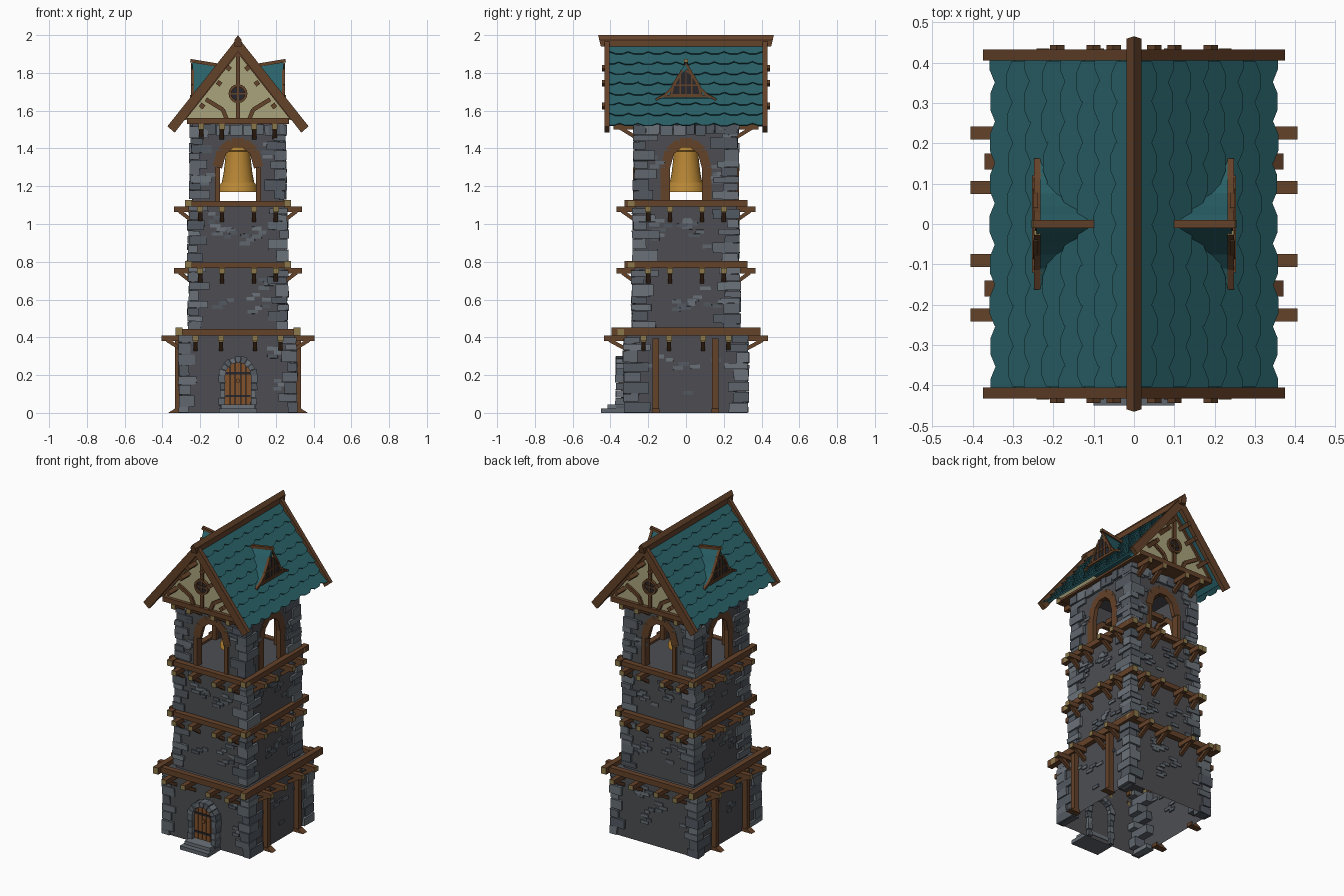
import bpy, bmesh, math, random
from mathutils import Vector, Matrix

if "Cube" in bpy.data.objects:
    bpy.data.objects.remove(bpy.data.objects["Cube"])

random.seed(4)
R = random.uniform


def material(name, r, g, b):
    m = bpy.data.materials.new(name)
    m.diffuse_color = (r, g, b, 1)
    m.use_nodes = True
    m.node_tree.nodes["Principled BSDF"].inputs["Base Color"].default_value = m.diffuse_color
    return m


WOOD = material("wood", .127, .054, .022)
GRAIN = material("end_grain", .26, .19, .07)
WALL = material("mortar", .075, .076, .085)
STONES = [material("stone_%d" % i, .085 + i * .03, .10 + i * .034, .12 + i * .036) for i in range(3)]
TEAL = material("roof_teal", .022, .12, .14)
CREAM = material("plaster", .40, .37, .20)
GOLD = material("bell_gold", .48, .24, .035)
OAK = material("door_oak", .22, .085, .025)
DARK = material("dark_iron", .02, .02, .025)
parts = {}


def part(name, *mats):
    parts[name] = (bmesh.new(), mats)
    return parts[name][0]


def box(bm, c, s, mat=0, jit=0.0):
    vs = bmesh.ops.create_cube(bm, size=1)["verts"]
    for v in vs:
        v.co = Vector([c[i] + v.co[i] * s[i] + R(-jit, jit) for i in range(3)])
    for f in {f for v in vs for f in v.link_faces}:
        f.material_index = mat


def beam(bm, a, b, w, h):
    """Square timber from a to b; its two ends get material 1."""
    a, b = Vector(a), Vector(b)
    d = (b - a).normalized()
    side = d.cross(Vector((0, 0, 1)))
    side = side.normalized() if side.length > .01 else Vector((1, 0, 0))
    m = Matrix((side, side.cross(d), d)).transposed()
    vs = bmesh.ops.create_cube(bm, size=1)["verts"]
    for f in {f for v in vs for f in v.link_faces}:
        f.material_index = int(abs(f.calc_center_median().z) > .4)
    for v in vs:
        v.co = (a + b) / 2 + m @ Vector((v.co.x * w, v.co.y * h, v.co.z * (b - a).length))


def prism(bm, pts, f, w0, w1, mat=0):
    """Polygon pts (u, v) pushed from w0 to w1, placed by f(u, v, w)."""
    lo = [bm.verts.new(f(u, v, w0)) for u, v in pts]
    hi = [bm.verts.new(f(u, v, w1)) for u, v in pts]
    n = len(pts)
    faces = [bm.faces.new(lo[::-1]), bm.faces.new(hi)]
    faces += [bm.faces.new((lo[i], lo[(i + 1) % n], hi[(i + 1) % n], hi[i])) for i in range(n)]
    for fc in faces:
        fc.material_index = mat


def side(k, u, n, z):
    """Point on tower side k (front, right, back, left): u along, n outward."""
    return Vector([(u, -n, z), (n, u, z), (-u, n, z), (-n, -u, z)][k])


def mirror(pts):
    return pts + [(-u, v) for u, v in reversed(pts) if u > 1e-6]


# tower walls: open shells, corner stones and scattered bricks
levels = [(.30, .318, 0, .42), (.25, .275, .42, .78), (.25, .27, .78, 1.11), (.24, .265, 1.11, 1.53)]
walls, floors = part("tower_walls", WALL), part("floors", WALL)
quoins, bricks = part("corner_stones", *STONES), part("wall_bricks", *STONES)
arch = [(.115, 1.11), (.115, 1.30), (.092, 1.385), (.04, 1.43)]
for li, (hx, hy, z0, z1) in enumerate(levels):
    box(floors, (0, 0, z1 - .005), (2 * hx, 2 * hy, .02))
    for k in range(4):
        hu, hn = (hx, hy) if k % 2 == 0 else (hy, hx)
        if li < 3:
            walls.faces.new([walls.verts.new(side(k, u, hn, z))
                             for u, z in ((-hu, z0), (hu, z0), (hu, z1), (-hu, z1))])
        else:
            prism(walls, mirror([(hu, z1), (hu, z0)] + arch),
                  lambda u, v, w: side(k, u, w, v), hn - .03, hn)
            u = -hu + .05   # stone course under the roof
            while u < hu - .04:
                w = R(.04, .08)
                box(quoins, side(k, u + w / 2, hn, R(1.495, 1.505)),
                    (w - .004, .03, .055) if k % 2 == 0 else (.03, w - .004, .055), random.randrange(3), .002)
                u += w
        for _ in range(7 if li < 3 else 5):
            u, z = R(-.7, .7) * hu, R(z0 + .1, z1 - .09)
            if li == 3:
                u = math.copysign(R(.15, .18), u)
            elif li == 0 and k == 0 and abs(u) < .16:
                continue
            for j in range(random.randint(1, 3)):
                w = R(.035, .06)
                c = side(k, u + (j % 2) * .03, hn, z + j * .021)
                box(bricks, c, (w, .014, .019) if k % 2 == 0 else (.014, w, .019), random.randrange(3), .001)
    for sx in (-1, 1):
        for sy in (-1, 1):
            z, i = z0 + (.02 if li else 0), random.randrange(2)
            while z < z1 - .03:
                h, i = min(R(.03, .065), z1 - z), 1 - i
                lx, ly = (R(.08, .11), R(.06, .09)) if i else (R(.05, .07), R(.10, .15))
                ox, oy = hx + R(.008, .02), hy + R(.006, .018)
                box(quoins, (sx * (ox - lx / 2), sy * (oy - ly / 2), z + h / 2),
                    (lx, ly, h - .003), random.randrange(3), .002)
                z += h

# timber rings, joists and braces at each floor
rings, joists = part("ring_beams", WOOD, GRAIN), part("joists_and_braces", WOOD, GRAIN)
for xb, yb, lx, ly, z, h, rx, ry, us, li in (
        (.312, .345, .33, .395, .43, .042, .405, .435, (.09, .225), 0),
        (.262, .29, .28, .325, .785, .036, .34, .368, (.085, .2), 1),
        (.262, .29, .28, .325, 1.11, .036, .34, .368, (.085, .2), 2)):
    hx, hy = levels[li][:2]
    for s in (-1, 1):
        beam(rings, (s * xb, -ly, z), (s * xb, ly, z), .036, h)
        beam(rings, (-lx, s * yb, z - .003), (lx, s * yb, z - .003), .036, h - .006)
    zj = z - h / 2 - .014
    for k in range(4):
        hn, reach = (hy, ry) if k % 2 == 0 else (hx, rx)
        for u in us + tuple(-q for q in us):
            beam(joists, side(k, u, hn - .03, zj), side(k, u, reach, zj), .032, .03)
            beam(joists, side(k, u, hn - .005, zj - .06), side(k, u, reach - .03, zj - .01), .022, .02)
for k in (0, 2):    # supports below the gables
    for u in (-.195, -.085, .085, .195):
        beam(joists, side(k, u, .24, 1.515), side(k, u, .385, 1.515), .03, .03)
        beam(joists, side(k, u, .26, 1.455), side(k, u, .35, 1.51), .024, .02)

# side posts with feet
posts = part("side_posts", WOOD, GRAIN)
for s in (-1, 1):
    for y in (-.16, .155):
        box(posts, (s * .318, y, .205), (.032, .034, .38))
        prism(posts, [(.29, 0), (.37, 0), (.335, .022), (.29, .022)],
              lambda u, v, w: (s * u, y + w, v), -.02, .02)

# doorway with stone arch, planks, bands and steps
surround = part("door_surround", *STONES)
for s in (-1, 1):
    for i in range(5):
        w = R(.024, .036)
        box(surround, (s * (.068 + w / 2), -.335, .02 + i * .04), (w, R(.07, .08), .038), i % 3, .001)
for i in range(9):
    a0, a1 = math.pi * (i + .04) / 9, math.pi * (i + .96) / 9
    ro = R(.095, .104)
    prism(surround, [(r * math.cos(a), .2 + r * math.sin(a)) for r, a in
                     ((.066, a0), (ro, a0), (ro, a1), (.066, a1))],
          lambda u, v, w: (u, -w, v), .29, R(.368, .375), i % 3)
door = part("door", OAK, DARK)
for i in range(5):
    x = -.056 + i * .028
    top = .2 + math.sqrt(.07 ** 2 - x * x)
    box(door, (x, -.335, (.03 + top) / 2), (.025, .02, top - .03))
for z in (.09, .21):
    box(door, (0, -.347, z), (.13, .008, .012), 1)
bmesh.ops.create_cone(door, segments=10, radius1=.012, radius2=.012, depth=.012, cap_ends=True,
                      matrix=Matrix.Translation((.0, -.352, .17)) @ Matrix.Rotation(math.pi / 2, 4, "X"))
steps = part("door_steps", *STONES)
box(steps, (0, -.385, .012), (.20, .13, .024), 1)
box(steps, (0, -.365, .034), (.18, .10, .022), 2)

# belfry arch frames and bell yoke
frames = part("belfry_frames", WOOD, GRAIN)
for k in range(4):
    hn = levels[3][1 - k % 2]
    p = mirror([(u - .006, z) for u, z in arch])
    for (u0, z0), (u1, z1) in zip(p, p[1:]):
        beam(frames, side(k, u0, hn - .01, z0), side(k, u1, hn - .01, z1), .026, .05)
beam(frames, (-.23, 0, 1.435), (.23, 0, 1.435), .04, .03)
beam(frames, (0, -.25, 1.435), (0, .25, 1.435), .03, .028)

# bell, turned from a profile
bell = part("bell", GOLD)
prof = [(.001, 1.42), (.05, 1.415), (.064, 1.405), (.068, 1.39), (.064, 1.385), (.068, 1.34), (.076, 1.27),
        (.086, 1.22), (.092, 1.215), (.104, 1.185), (.107, 1.17), (.098, 1.17), (.08, 1.22), (.062, 1.36), (.001, 1.39)]
vs = [bell.verts.new((r, 0, z)) for r, z in prof]
es = [bell.edges.new(e) for e in zip(vs, vs[1:])]
bmesh.ops.spin(bell, geom=vs + es, cent=(0, 0, 0), axis=(0, 0, 1), angle=2 * math.pi, steps=32, use_merge=True)
bmesh.ops.create_icosphere(bell, subdivisions=2, radius=.022, matrix=Matrix.Translation((0, 0, 1.19)))

# roof: boards with rows of pointed tiles
SL = 1.265
C = 1 / math.hypot(1, SL)
S = SL * C
LEN, ROWS, W = .553, 8, .0505
tiles = part("roof_tiles", TEAL)
for s in (-1, 1):
    def slope(y, d, o):
        return (s * (d * C + o * S), y, 1.947 - d * S + o * C)
    prism(tiles, [(-.405, 0), (.405, 0), (.405, LEN - .03), (-.405, LEN - .03)], slope, -.014, -.002)
    for r in range(ROWS):
        d0, d1 = LEN * r / ROWS, LEN * (r + 1) / ROWS
        for i in range(9):
            y = -.404 + W + i * 2 * W - (W if r % 2 else 0)
            if y > .41:
                continue
            e = d1 + R(-.003, .003)
            pts = [(y - W, d0 - .01), (y + W, d0 - .01), (y + W, e - .016), (y + W * .4, e),
                   (y - W * .4, e), (y - W, e - .016)]
            pts = [(max(-.406, min(.406, a)), b) for a, b in pts]
            if y - W < -.41:
                pts = pts[:5]
            elif y + W > .41:
                pts = pts[:1] + pts[1:2] + pts[3:]
            prism(tiles, pts, lambda a, b, o: slope(a, b, o + .013 * (b - d0) / (d1 - d0)), -.004, .004)
ridge = part("roof_ridge_beam", WOOD, GRAIN)
prism(ridge, mirror([(0, 2.0), (.018, 1.975), (.018, 1.94)]),
      lambda u, v, w: (u, w * (1 + (v - 2) * .5), v), -.465, .465)

# gables: plaster, timbers, round window, barge boards and purlin ends
plaster = part("gable_plaster", CREAM)
timber = part("gable_timbers", WOOD, GRAIN)
window = part("round_windows", DARK, WOOD)
attic = part("attic_floor", WOOD)
box(attic, (0, 0, 1.54), (.54, .70, .014))
for k in (0, 2):
    def put(u, v, w):
        return side(k, u, w, v)
    prism(plaster, mirror([(0, 1.925), (.295, 1.55)]), put, .345, .36)
    for s in (-1, 1):
        prism(timber, [(0, 1.988), (s * .374, 1.517), (s * .335, 1.484), (0, 1.912)], put, .405, .432)
        for path in ([(.06, 1.555), (.08, 1.605), (.17, 1.66)], [(.0, 1.92), (.285, 1.56)]):
            for a, b in zip(path, path[1:]):
                beam(timber, put(s * a[0], a[1], .362), put(s * b[0], b[1], .362), .022, .022)
        for x, z in ((.05, 1.825), (.10, 1.745), (.19, 1.625)):
            h = .0125
            prism(timber, [(s * (x + a * C + b * S), z - a * S + b * C) for a, b in
                           ((-h, -h), (h, -h), (h, h), (-h, h))], put, .35, .444)
    beam(timber, put(-.27, 1.545, .365), put(.27, 1.545, .365), .035, .03)
    beam(timber, put(0, 1.73, .363), put(0, 1.94, .363), .022, .022)
    beam(timber, put(0, 1.55, .363), put(0, 1.65, .363), .022, .022)
    ring = [(math.cos(i * math.pi / 8), math.sin(i * math.pi / 8)) for i in range(17)]
    prism(window, [(a * .04, 1.69 + b * .04) for a, b in ring[:-1]], put, .355, .366)
    for p, q in zip(ring, ring[1:]):
        prism(window, [(m * c[0], 1.69 + m * c[1]) for m, c in ((.036, p), (.05, p), (.05, q), (.036, q))],
              put, .355, .378, 1)
    for w, h in ((.008, .076), (.076, .008)):
        box(window, put(0, 1.69, .367), (w, .01, h), 1)

# dormers with flared roofs
dormer = part("dormer_roofs", TEAL)
dtrim = part("dormer_trim", WOOD, GRAIN)
dglass = part("dormer_windows", DARK)
curve = [(0, 1.855), (.022, 1.82), (.045, 1.775), (.075, 1.725), (.11, 1.69), (.16, 1.665)]
for s in (-1, 1):
    prism(dormer, mirror(curve), lambda u, v, w: (s * w, u, v - (.24 - w) * .15), .085, .242)
    rim = mirror(curve)
    for a, b in zip(rim, rim[1:]):
        if a[0] * b[0] >= 0 and abs(a[1] - b[1]) > 0:
            beam(dtrim, (s * .24, a[0], a[1] - .006), (s * .24, b[0], b[1] - .006), .016, .012)
    beam(dtrim, (s * .24, -.12, 1.677), (s * .24, .12, 1.677), .026, .014)
    pane = mirror([(0, 1.815), (.035, 1.79), (.068, 1.735), (.08, 1.68)])
    prism(dglass, pane, lambda u, v, w: (s * w, u, v), .235, .245)
    for a, b in zip(pane, pane[1:]):
        beam(dtrim, (s * .244, a[0], a[1]), (s * .244, b[0], b[1]), .012, .014)
    for y, top in ((-.03, 1.79), (0, 1.81), (.03, 1.79)):
        beam(dtrim, (s * .246, y, 1.68), (s * .246, y, top), .007, .007)
    beam(dtrim, (s * .246, -.07, 1.735), (s * .246, .07, 1.735), .007, .007)
    beam(dtrim, (s * .252, 0, 1.865), (s * .09, 0, 1.838), .02, .018)

# turn every part into an object
for name, (bm, mats) in parts.items():
    bmesh.ops.recalc_face_normals(bm, faces=bm.faces)
    me = bpy.data.meshes.new(name)
    bm.to_mesh(me)
    bm.free()
    for m in mats:
        me.materials.append(m)
    ob = bpy.data.objects.new(name, me)
    bpy.context.collection.objects.link(ob)
    if name == "bell":
        bpy.context.view_layer.objects.active = ob
        ob.select_set(True)
        bpy.ops.object.shade_smooth_by_angle(angle=math.radians(35))
